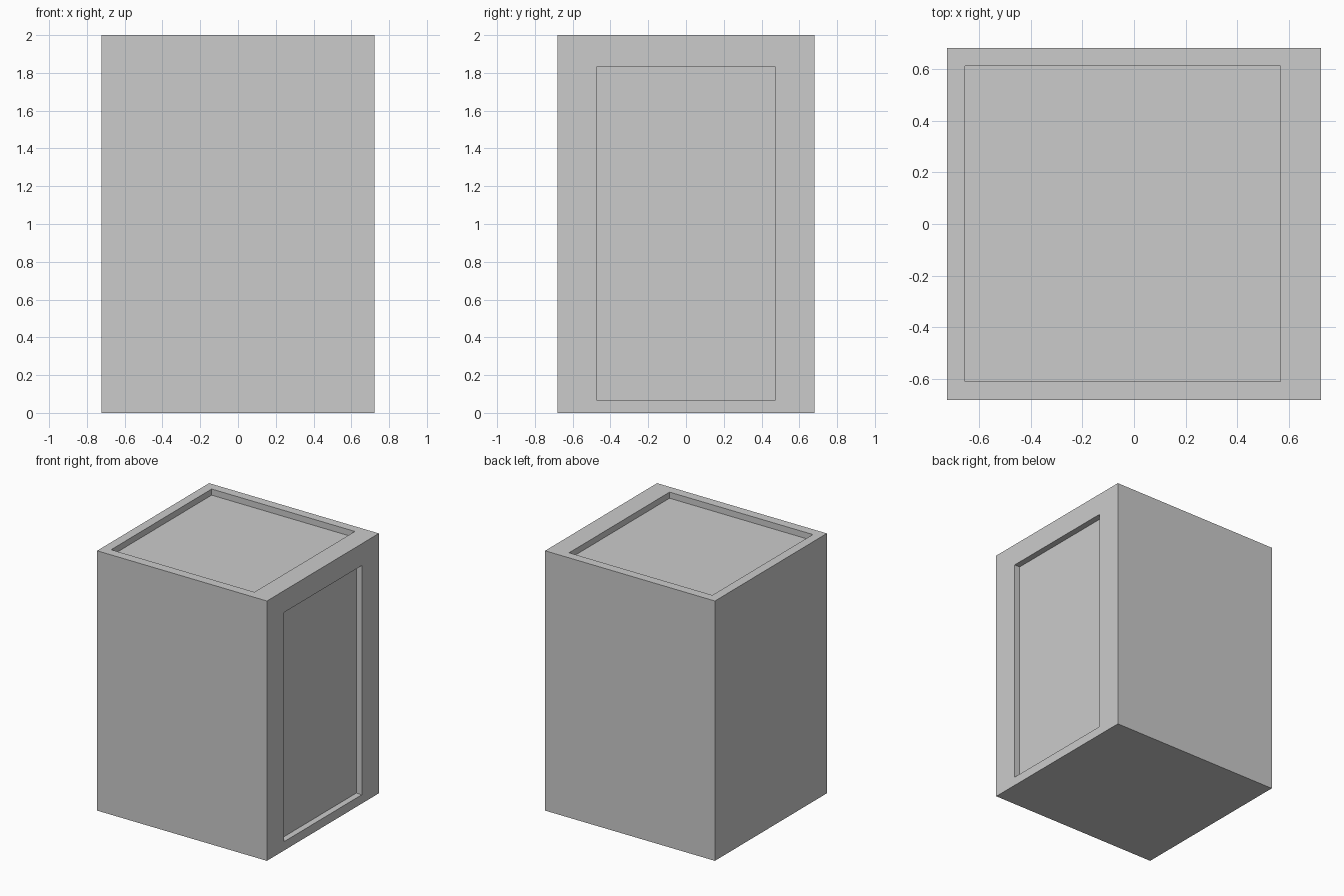
import bpy

if "Cube" in bpy.data.objects:
    bpy.data.objects.remove(bpy.data.objects["Cube"])


def box(name, lo, hi):
    """Axis-aligned box between two corners."""
    x0, y0, z0 = lo
    x1, y1, z1 = hi
    verts = [(x, y, z) for x in (x0, x1) for y in (y0, y1) for z in (z0, z1)]
    faces = [(0, 1, 3, 2), (4, 6, 7, 5), (0, 4, 5, 1),
             (2, 3, 7, 6), (0, 2, 6, 4), (1, 5, 7, 3)]
    mesh = bpy.data.meshes.new(name)
    mesh.from_pydata(verts, [], faces)
    obj = bpy.data.objects.new(name, mesh)
    bpy.context.collection.objects.link(obj)
    return obj


def carve(target, cutter):
    """Cut a recess, then remove the cutter."""
    mod = target.modifiers.new(cutter.name, 'BOOLEAN')
    mod.operation = 'DIFFERENCE'
    mod.solver = 'EXACT'
    mod.object = cutter
    bpy.context.view_layer.objects.active = target
    bpy.ops.object.modifier_apply(modifier=mod.name)
    bpy.data.objects.remove(cutter)


HX, HY, H = 0.723, 0.681, 2.0
DEPTH = 0.047

# Solid cabinet body
cabinet = box("cabinet_body", (-HX, -HY, 0), (HX, HY, H))

# Sunken tray on top, set towards the back (-x)
carve(cabinet, box("top_recess", (-0.653, -0.61, H - DEPTH), (0.567, 0.612, H + 0.1)))

# Recessed door panel on the right side
carve(cabinet, box("door_recess", (HX - DEPTH, -0.475, 0.068), (HX + 0.1, 0.473, 1.832)))
